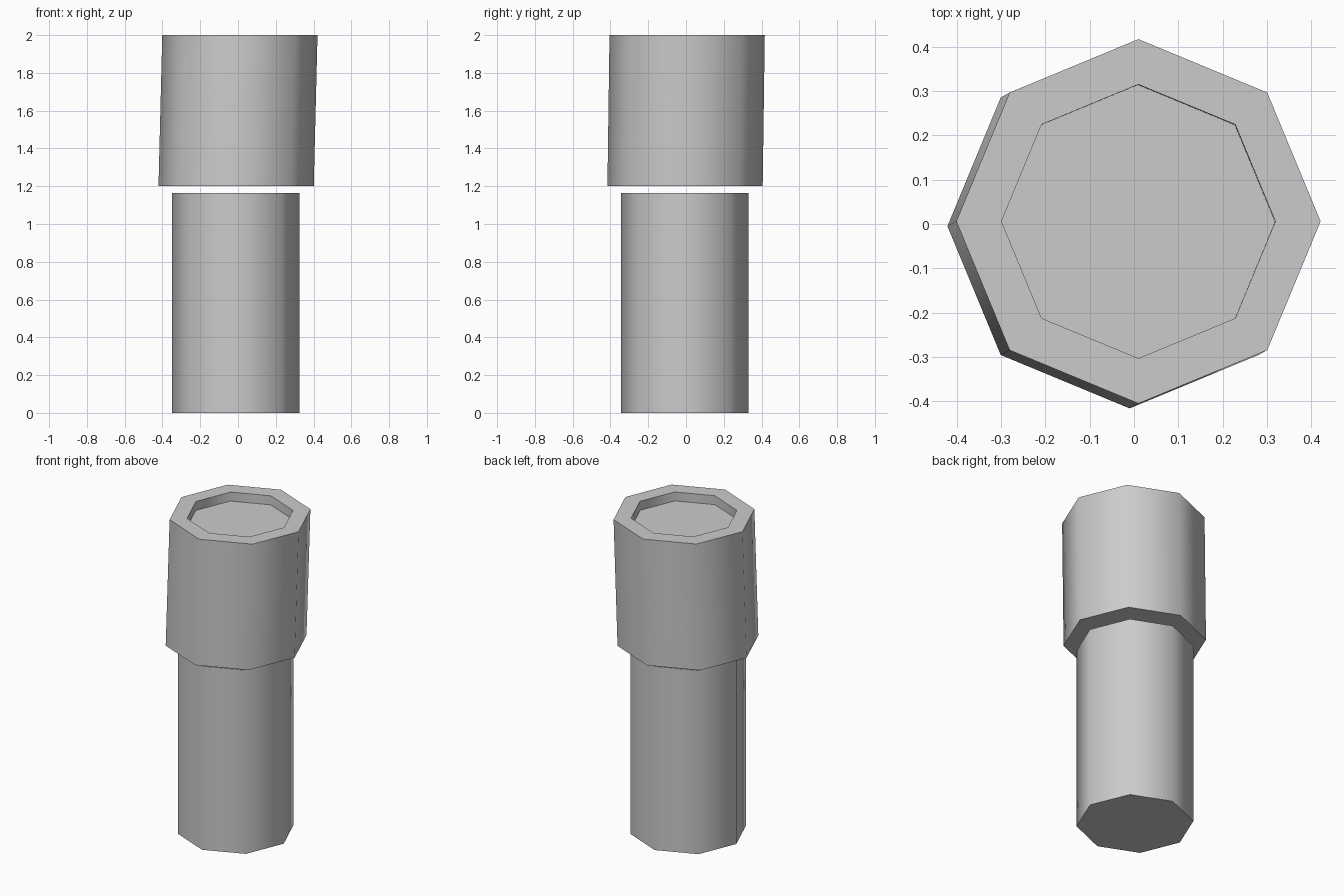
import bpy, bmesh, math

if "Cube" in bpy.data.objects:
    bpy.data.objects.remove(bpy.data.objects["Cube"])

SIDES = 8


def ring(bm, center, radius, z):
    """Octagonal loop of vertices with a corner on +x."""
    cx, cy = center
    return [bm.verts.new((cx + radius * math.cos(2 * math.pi * i / SIDES),
                          cy + radius * math.sin(2 * math.pi * i / SIDES), z))
            for i in range(SIDES)]


def lofted_solid(name, sections):
    """Closed solid through a list of (center, radius, z) sections."""
    bm = bmesh.new()
    rings = [ring(bm, *s) for s in sections]
    for a, b in zip(rings, rings[1:]):
        for i in range(SIDES):
            j = (i + 1) % SIDES
            bm.faces.new((a[i], a[j], b[j], b[i]))
    bm.faces.new(rings[0][::-1])
    bm.faces.new(rings[-1])
    bmesh.ops.recalc_face_normals(bm, faces=bm.faces)
    mesh = bpy.data.meshes.new(name)
    bm.to_mesh(mesh)
    bm.free()
    obj = bpy.data.objects.new(name, mesh)
    bpy.context.collection.objects.link(obj)
    bpy.ops.object.select_all(action='DESELECT')
    obj.select_set(True)
    bpy.context.view_layer.objects.active = obj
    bpy.ops.object.shade_smooth_by_angle(angle=math.radians(60))
    return obj


# Straight lower shaft
lofted_solid("lower_shaft", [
    ((-0.012, -0.006), 0.337, 0.0),
    ((-0.012, -0.006), 0.337, 1.165),
])

# Slightly leaning wide head with a shallow recess in its top
lofted_solid("upper_head", [
    ((-0.01, -0.005), 0.411, 1.2),
    ((0.01, 0.006), 0.411, 2.0),
    ((0.01, 0.006), 0.309, 2.0),
    ((0.009, 0.005), 0.309, 1.943),
])
